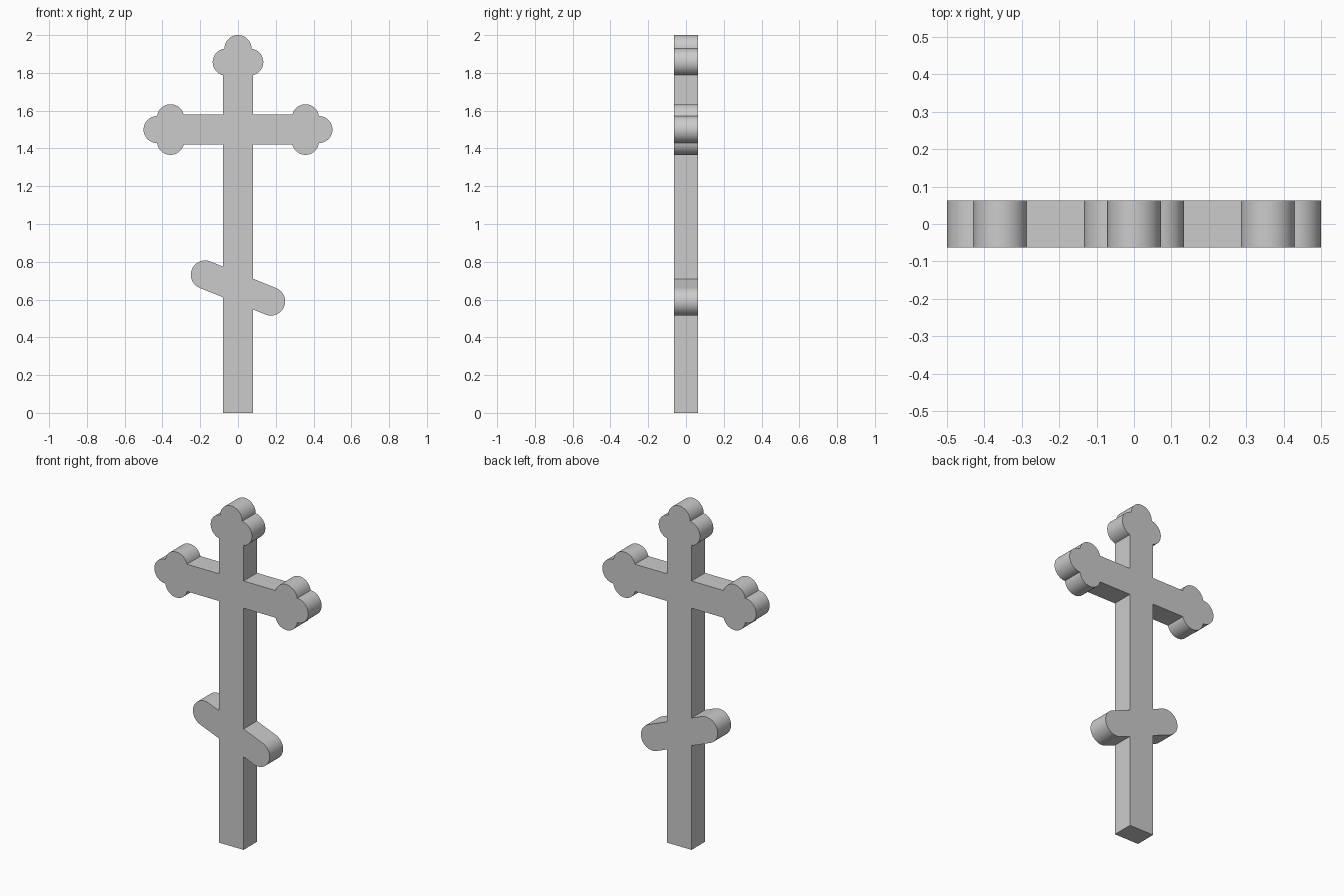
import bpy, bmesh
from math import sin, cos, tan, pi, asin, radians

if "Cube" in bpy.data.objects:
    bpy.data.objects.remove(bpy.data.objects["Cube"])

HALF_W = 0.08          # half width of post and arms
HALF_D = 0.0625        # half depth
LOBE_R = 1 / 14        # radius of the trefoil lobes
LOBE_OFF = 0.0625      # sideways offset of the side lobes
ARM_Z = 1.5
FOOT_Z, FOOT_R, FOOT_X, SLOPE = 0.661, 0.0755, 0.174, radians(-22)


def arc(cx, cz, r, a0, a1, n=24):
    return [(cx + r * cos(a0 + (a1 - a0) * i / n),
             cz + r * sin(a0 + (a1 - a0) * i / n)) for i in range(n + 1)]


def trefoil(tip_x, tip_z, angle):
    """Three-lobed end, traced counter-clockwise, pointing along angle."""
    start = pi + asin((HALF_W - LOBE_OFF) / LOBE_R)
    lobe = arc(-2 * LOBE_R, -LOBE_OFF, LOBE_R, start, radians(353))[:-1]
    pts = lobe + arc(-LOBE_R, 0, LOBE_R, -pi / 2, pi / 2, 32)
    pts += [(u, -v) for u, v in reversed(lobe)]
    c, s = cos(angle), sin(angle)
    return [(tip_x + u * c - v * s, tip_z + u * s + v * c) for u, v in pts]


def foot_end(side):
    """One rounded end of the slanted bar, with its corners on the post."""
    x = side * HALF_W
    mid, half = FOOT_Z + x * tan(SLOPE), FOOT_R / cos(SLOPE)
    base = SLOPE if side > 0 else SLOPE + pi
    end = arc(side * FOOT_X, FOOT_Z + side * FOOT_X * tan(SLOPE), FOOT_R,
              base - pi / 2, base + pi / 2, 32)
    return [(x, mid - side * half)] + end + [(x, mid + side * half)]


# Whole silhouette, counter-clockwise seen from the front
low, high = ARM_Z - HALF_W, ARM_Z + HALF_W
outline = [(-HALF_W, 0), (HALF_W, 0)]
outline += foot_end(1)
outline += [(HALF_W, low)] + trefoil(0.5, ARM_Z, 0) + [(HALF_W, high)]
outline += trefoil(0, 2.0, pi / 2)
outline += [(-HALF_W, high)] + trefoil(-0.5, ARM_Z, pi) + [(-HALF_W, low)]
outline += foot_end(-1)

# Extrude the silhouette into a solid
bm = bmesh.new()
face = bm.faces.new([bm.verts.new((x, -HALF_D, z)) for x, z in outline])
ext = bmesh.ops.extrude_face_region(bm, geom=[face], use_keep_orig=True)
moved = [g for g in ext["geom"] if isinstance(g, bmesh.types.BMVert)]
bmesh.ops.translate(bm, verts=moved, vec=(0, 2 * HALF_D, 0))
bmesh.ops.recalc_face_normals(bm, faces=bm.faces)

mesh = bpy.data.meshes.new("cross")
bm.to_mesh(mesh)
bm.free()
cross = bpy.data.objects.new("cross", mesh)
bpy.context.collection.objects.link(cross)

# Smooth the rounded rims, keep the edges crisp
bpy.context.view_layer.objects.active = cross
cross.select_set(True)
bpy.ops.object.shade_smooth_by_angle(angle=radians(30))
